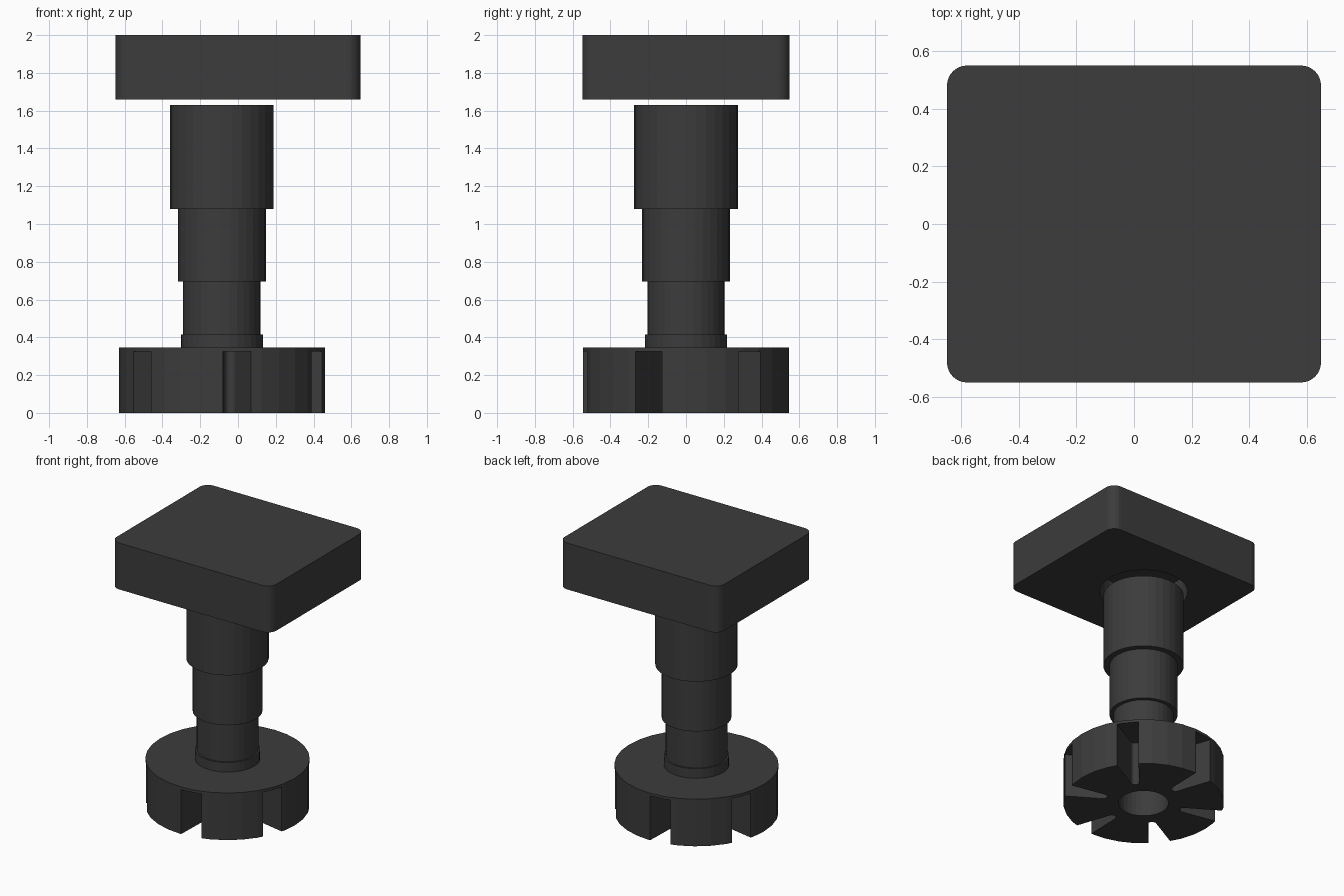
import bpy, bmesh
from math import sin, cos, pi, radians

if "Cube" in bpy.data.objects:
    bpy.data.objects.remove(bpy.data.objects["Cube"])

AXIS_X = -0.085   # shaft axis is offset from the cap centre
SIDES = 32

mat = bpy.data.materials.new("dark_grey")
mat.diffuse_color = (0.045, 0.045, 0.045, 1)
mat.use_nodes = True
mat.node_tree.nodes["Principled BSDF"].inputs["Base Color"].default_value = mat.diffuse_color


def finish(bm, name, x=0.0):
    bmesh.ops.recalc_face_normals(bm, faces=bm.faces)
    me = bpy.data.meshes.new(name)
    bm.to_mesh(me)
    bm.free()
    ob = bpy.data.objects.new(name, me)
    ob.location.x = x
    ob.data.materials.append(mat)
    bpy.context.collection.objects.link(ob)
    return ob


def lathe(name, profile):
    """Revolve (radius, z) points; radius 0 becomes a flat cap."""
    bm = bmesh.new()
    rings = [[bm.verts.new((r * cos(2 * pi * i / SIDES), r * sin(2 * pi * i / SIDES), z))
              for i in range(SIDES)] for r, z in profile]
    for a, b in zip(rings, rings[1:]):
        for i in range(SIDES):
            j = (i + 1) % SIDES
            bm.faces.new((a[i], a[j], b[j], b[i]))
    bm.faces.new(rings[0])
    bm.faces.new(rings[-1])
    return finish(bm, name, AXIS_X)


def prism(bm, points, z0, z1):
    low = [bm.verts.new((x, y, z0)) for x, y in points]
    top = [bm.verts.new((x, y, z1)) for x, y in points]
    bm.faces.new(low)
    bm.faces.new(top)
    for i in range(len(points)):
        j = (i + 1) % len(points)
        bm.faces.new((low[i], low[j], top[j], top[i]))


def cut(target, cutter):
    cutter.hide_render = True
    mod = target.modifiers.new("cut", 'BOOLEAN')
    mod.operation = 'DIFFERENCE'
    mod.solver = 'EXACT'
    mod.object = cutter
    bpy.context.view_layer.objects.active = target
    bpy.ops.object.modifier_apply(modifier=mod.name)
    bpy.data.objects.remove(cutter)


# Rounded rectangular cap with a round socket underneath
corner = 0.07
outline = []
for k, (sx, sy) in enumerate([(1, 1), (-1, 1), (-1, -1), (1, -1)]):
    for s in range(9):
        a = radians(90 * k + 90 * s / 8)
        outline.append((sx * (0.648 - corner) + corner * cos(a),
                        sy * (0.549 - corner) + corner * sin(a)))
bm = bmesh.new()
prism(bm, outline, 1.66, 2.0)
cap = finish(bm, "cap_block")
cut(cap, lathe("socket_cutter", [(0.30, 1.5), (0.30, 1.86)]))

# Stepped shaft
lathe("stepped_shaft", [(0.205, 0.405), (0.205, 0.695), (0.232, 0.695), (0.232, 1.08),
                        (0.274, 1.08), (0.274, 1.63)])

# Base wheel with collar and a blind bore from below
wheel = lathe("base_wheel", [(0.17, 0.36), (0.17, 0.0), (0.546, 0.0), (0.546, 0.345),
                             (0.217, 0.345), (0.217, 0.415)])

# Six tapered slots with round inner ends, open at the rim and underside
bm = bmesh.new()
for k in range(6):
    a = radians(38.5 + 60 * k)
    shape = [(0.75, -0.112), (0.75, 0.112)]
    shape += [(0.29 + 0.03 * cos(t), 0.03 * sin(t))
              for t in (radians(90 + 180 * i / 8) for i in range(9))]
    prism(bm, [(x * cos(a) - y * sin(a), x * sin(a) + y * cos(a)) for x, y in shape],
          -0.1, 0.325)
cut(wheel, finish(bm, "slot_cutter", AXIS_X))
